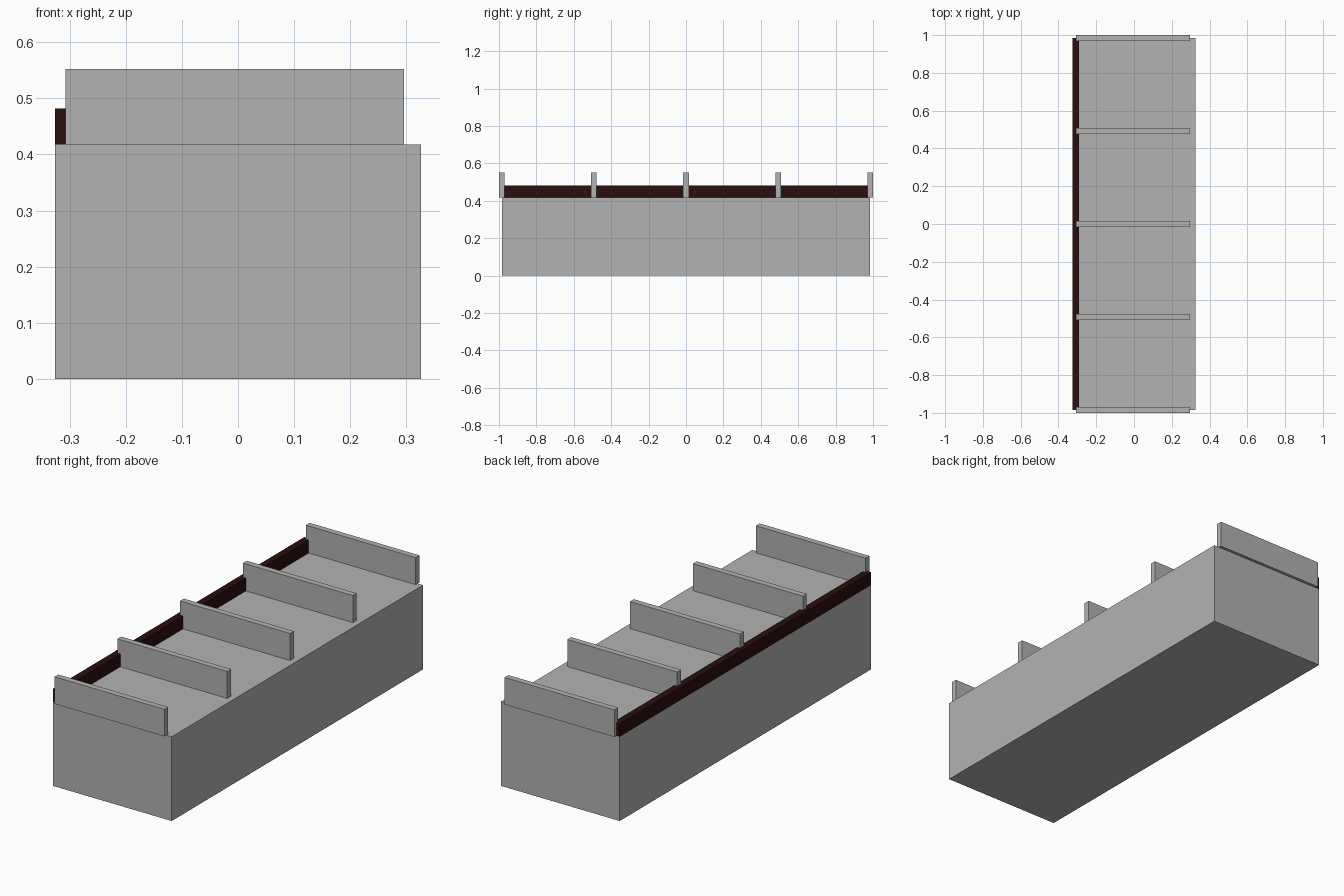
import bpy

# Remove the default object
cube = bpy.data.objects.get("Cube")
if cube:
    bpy.data.objects.remove(cube, do_unlink=True)


def material(name, colour):
    mat = bpy.data.materials.new(name)
    mat.use_nodes = True
    mat.diffuse_color = colour
    bsdf = next(n for n in mat.node_tree.nodes if n.type == "BSDF_PRINCIPLED")
    bsdf.inputs["Base Color"].default_value = colour
    return mat


def box(name, low, high, mat):
    centre = [(a + b) / 2 for a, b in zip(low, high)]
    bpy.ops.mesh.primitive_cube_add(size=1, location=centre)
    obj = bpy.context.object
    obj.name = name
    obj.scale = [b - a for a, b in zip(low, high)]
    bpy.ops.object.transform_apply(location=False, rotation=False, scale=True)
    obj.data.materials.append(mat)
    return obj


grey = material("light_grey", (0.448, 0.448, 0.448, 1))
brown = material("dark_brown", (0.025, 0.0044, 0.0044, 1))

half_width, half_length, deck = 0.326, 0.985, 0.418

# Solid base block
box("base", (-half_width, -half_length, 0), (half_width, half_length, deck), grey)

# Low rail along one long edge
box("side_rail", (-half_width, -half_length, deck),
    (-0.291, half_length, 0.482), brown)

# Five evenly spaced upright dividers, the end ones overhanging slightly
half_thick = 0.015
for i in range(5):
    y = (i - 2) * half_length / 2
    box(f"divider_{i + 1}", (-0.307, y - half_thick, deck),
        (0.296, y + half_thick, 0.552), grey)
